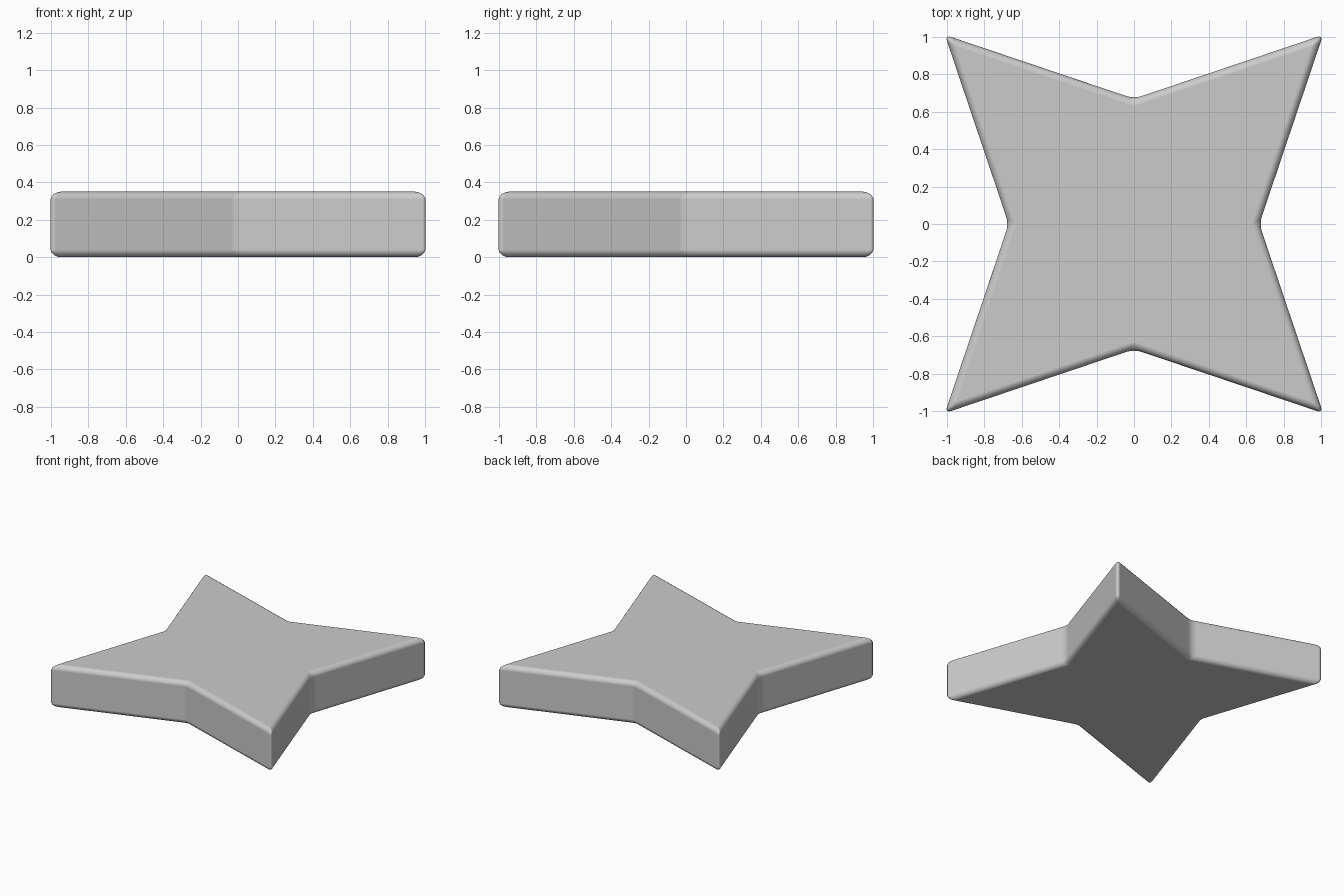
import bpy, bmesh

if "Cube" in bpy.data.objects:
    bpy.data.objects.remove(bpy.data.objects["Cube"])

HEIGHT, TIP, INNER, BEVEL = 0.35, 1.011, 0.67, 0.04

# Four-pointed star outline, counter-clockwise
outline = [(TIP, TIP), (0, INNER), (-TIP, TIP), (-INNER, 0),
           (-TIP, -TIP), (0, -INNER), (TIP, -TIP), (INNER, 0)]

# Extruded star slab
bm = bmesh.new()
base = bm.faces.new([bm.verts.new((x, y, 0)) for x, y in outline])
ext = bmesh.ops.extrude_face_region(bm, geom=[base], use_keep_orig=True)
top = [g for g in ext["geom"] if isinstance(g, bmesh.types.BMVert)]
bmesh.ops.translate(bm, verts=top, vec=(0, 0, HEIGHT))
bmesh.ops.recalc_face_normals(bm, faces=bm.faces)
mesh = bpy.data.meshes.new("star_block")
bm.to_mesh(mesh)
bm.free()
star = bpy.data.objects.new("star_block", mesh)
bpy.context.collection.objects.link(star)

# Rounded edges all around
bevel = star.modifiers.new("rounded_edges", "BEVEL")
bevel.width = BEVEL
bevel.segments = 4
bevel.limit_method = "ANGLE"
bevel.angle_limit = 0.5
bevel.harden_normals = True

# Smooth shading
mesh.shade_smooth()
